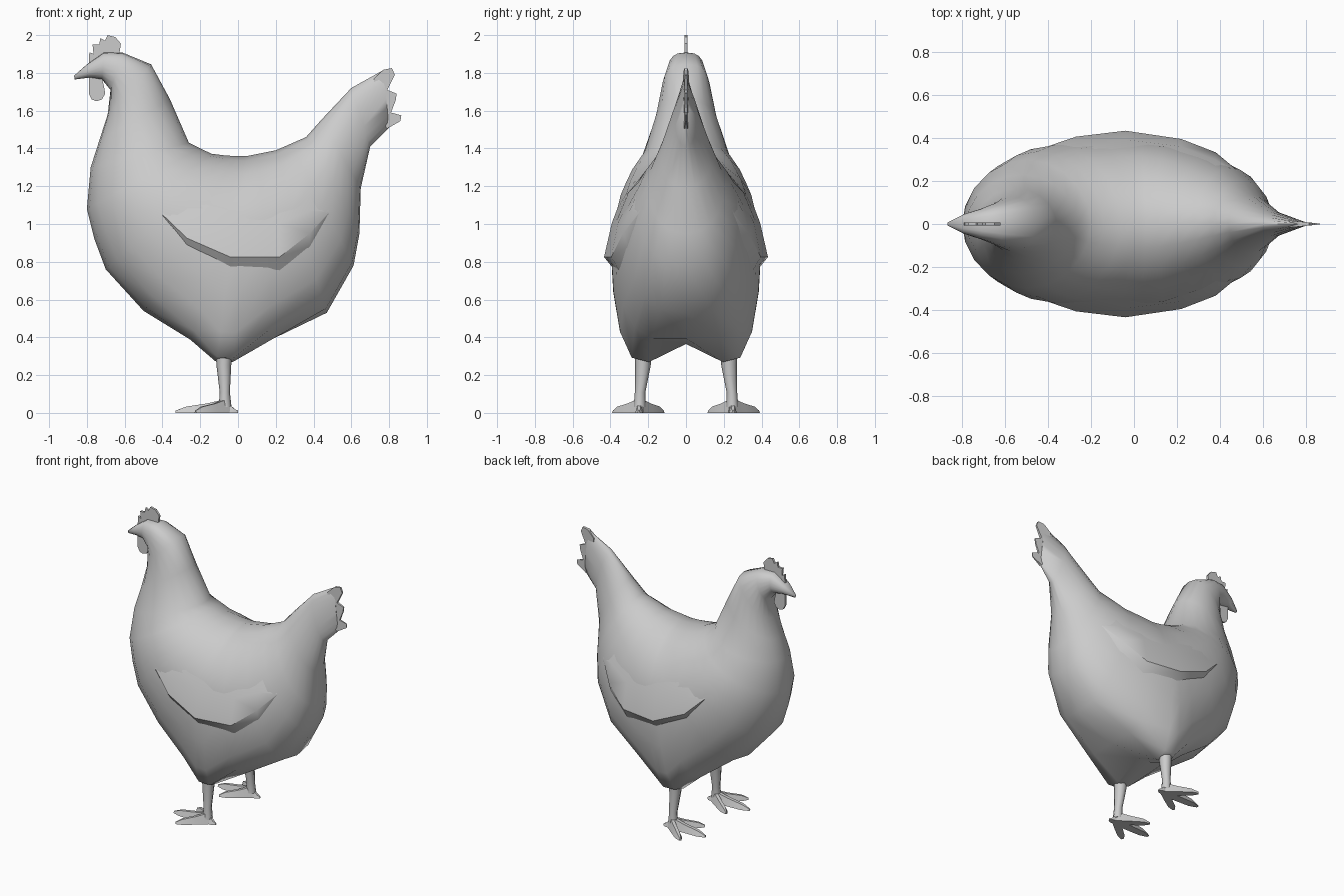
import bpy, bmesh, math
from mathutils import Vector
from mathutils.bvhtree import BVHTree

if "Cube" in bpy.data.objects:
    bpy.data.objects.remove(bpy.data.objects["Cube"])

grey = bpy.data.materials.new("plain grey")
grey.diffuse_color = (0.6, 0.6, 0.6, 1)
grey.use_nodes = True
grey.node_tree.nodes["Principled BSDF"].inputs["Base Color"].default_value = grey.diffuse_color


def finish(bm, name, mirror=False, angle=50, outward=None):
    """Turn a bmesh into a shaded object, optionally mirrored left to right."""
    bmesh.ops.recalc_face_normals(bm, faces=bm.faces[:])
    if outward and sum(f.normal.dot(outward) for f in bm.faces) < 0:
        bmesh.ops.reverse_faces(bm, faces=bm.faces[:])
    me = bpy.data.meshes.new(name)
    bm.to_mesh(me)
    bm.free()
    me.materials.append(grey)
    ob = bpy.data.objects.new(name, me)
    bpy.context.collection.objects.link(ob)
    bpy.ops.object.select_all(action='DESELECT')
    ob.select_set(True)
    bpy.context.view_layer.objects.active = ob
    bpy.ops.object.shade_smooth_by_angle(angle=math.radians(angle))
    if mirror:
        m = ob.modifiers.new("mirror", 'MIRROR')
        m.use_axis = (False, True, False)
        m.use_mirror_merge = False
    return ob


def loft(bm, rings, closed=True):
    """Bridge rows of points; closed rows also get end caps."""
    rows = [[bm.verts.new(p) for p in r] for r in rings]
    n = len(rows[0])
    for a, b in zip(rows, rows[1:]):
        for i in range(n if closed else n - 1):
            j = (i + 1) % n
            bm.faces.new((a[i], a[j], b[j], b[i]))
    if closed:
        bm.faces.new(rows[0])
        bm.faces.new(rows[-1])


def plate(name, outline, half_width):
    """Thin upright plate from an outline in the xz plane."""
    bm = bmesh.new()
    loft(bm, [[(x, s * half_width(x), z) for x, z in outline] for s in (-1, 1)])
    finish(bm, name, angle=30)


# Body: rings from beak, down the neck, round the belly and up the tail
# (top x, top z, bottom x, bottom z, half width, lower roundness, thigh drop)
head = [(-.868, 1.785, -.865, 1.765, .008, .9), (-.80, 1.845, -.785, 1.775, .045, .9),
        (-.71, 1.908, -.72, 1.765, .07, .9), (-.61, 1.907, -.675, 1.71, .098, .9),
        (-.46, 1.845, -.69, 1.58, .127, .9)]
trunk = [(-.36, 1.66, -.735, 1.44, .165, 1), (-.26, 1.43, -.78, 1.30, .23, 1.05),
         (-.20, 1.40, -.80, 1.08, .30, 1.1), (-.14, 1.372, -.76, .92, .337, 1.05),
         (-.06, 1.362, -.70, .76, .365, .95), (-.01, 1.36, -.50, .54, .385, .75),
         (.02, 1.36, -.26, .415, .395, .63, .05), (.035, 1.36, -.125, .37, .397, .6, .12),
         (.055, 1.361, -.03, .365, .395, .6, .12), (.11, 1.372, .19, .395, .38, .63, .025),
         (.20, 1.39, .47, .53, .325, .75), (.28, 1.425, .612, .78, .26, .8),
         (.36, 1.46, .643, .95, .20, .85), (.44, 1.55, .65, 1.19, .135, .9),
         (.60, 1.72, .70, 1.41, .06, .9), (.77, 1.815, .80, 1.51, .012, .9)]
HALF = 10
DROP = {9: 1, 8: 1.4, 7: 1.2, 6: .6, 5: .2}


def ring(e_top, tx, tz, bx, bz, w, e_low, drop=0):
    pts = []
    for k in range(2 * HALF):
        a = math.pi * k / HALF
        t, s = (1 - math.cos(a)) / 2, math.sin(a)
        e = e_top + (e_low - e_top) * min(1, max(0, (t - .4) * 5))
        y = math.copysign(w * abs(s) ** e, s) if k % HALF else 0
        sag = drop * DROP.get(min(k, 2 * HALF - k), 0)
        pts.append((tx + (bx - tx) * t, y, tz + (bz - tz) * t - sag))
    return pts


bm = bmesh.new()
loft(bm, [ring(.65, *s) for s in head] + [ring(1.08, *s) for s in trunk])
bmesh.ops.recalc_face_normals(bm, faces=bm.faces[:])
skin = BVHTree.FromBMesh(bm)
finish(bm, "body", angle=70)


# Wing: sheet laid on the flank, lifted along its lower edge
def on_skin(x, z, lift):
    hit = skin.ray_cast(Vector((x, 2, z)), Vector((0, -1, 0)))[0]
    return (x, hit.y + lift, z)


# (edge x, edge z, lift, lip depth, height)
edge = [(-.40, 1.05, .001, .004, .02), (-.27, .925, .024, .035, .22),
        (-.04, .825, .038, .05, .36), (.22, .825, .038, .07, .36),
        (.38, .95, .028, .07, .24), (.48, 1.06, .001, .005, .02)]
rows = [[on_skin(x, z + h, -.008) for x, z, l, d, h in edge],
        [on_skin(x, z + h / 2, l * .4) for x, z, l, d, h in edge],
        [on_skin(x, z, l) for x, z, l, d, h in edge],
        [on_skin(x, z - d, .001) for x, z, l, d, h in edge]]
bm = bmesh.new()
loft(bm, rows, closed=False)
finish(bm, "wing", mirror=True, angle=35, outward=Vector((0, 1, 0)))


# Shank
def oval(cx, cy, z, rx, ry, n=8):
    return [(cx + rx * math.cos(2 * math.pi * i / n),
             cy + ry * math.sin(2 * math.pi * i / n), z) for i in range(n)]


bm = bmesh.new()
loft(bm, [oval(-.075, .226, .33, .044, .046), oval(-.075, .228, .25, .039, .041),
          oval(-.07, .243, .11, .027, .028), oval(-.068, .245, .03, .034, .032)])
finish(bm, "shank", mirror=True)

# Toes: three forward, one back, each a tapering wedge
for name, tx, ty, w in (("middle_toe", -.33, .25, .030), ("inner_toe", -.235, .12, .026),
                        ("outer_toe", -.225, .385, .026), ("back_toe", .0, .25, .022)):
    back = name == "back_toe"
    root, tip = Vector((-.085 if back else -.055, .245, 0)), Vector((tx, ty, 0))
    side = (tip - root).normalized().cross(Vector((0, 0, 1)))
    bm = bmesh.new()
    rings = []
    for t, k, h in ((0, 1, .075), (.4, 1, .05), (.8, .9, .02 if back else .033),
                    (1, .3, .012)):
        c = root.lerp(tip, t)
        rings.append([c - side * w * k, c + side * w * k,
                      c + side * w * k * .4 + Vector((0, 0, h)),
                      c - side * w * k * .4 + Vector((0, 0, h))])
    loft(bm, rings)
    finish(bm, name, mirror=True, angle=40)

# Tail feather tips, comb and wattle
plate("tail_feathers", [(.72, 1.77), (.77, 1.817), (.815, 1.825), (.83, 1.79), (.79, 1.71),
                        (.84, 1.69), (.835, 1.655), (.81, 1.59), (.865, 1.575),
                        (.86, 1.545), (.79, 1.505), (.72, 1.60)],
      lambda x: .002 + (.865 - x) * .1)
plate("comb", [(-.79, 1.85), (-.787, 1.91), (-.765, 1.90), (-.77, 1.95), (-.735, 1.95),
               (-.728, 1.985), (-.705, 1.97), (-.69, 2.0), (-.65, 1.99), (-.62, 1.955),
               (-.63, 1.89), (-.70, 1.87)], lambda x: .008)
plate("wattle", [(-.79, 1.79), (-.79, 1.69), (-.775, 1.66), (-.75, 1.65), (-.72, 1.66),
                 (-.703, 1.69), (-.71, 1.73), (-.725, 1.79)], lambda x: .008)
